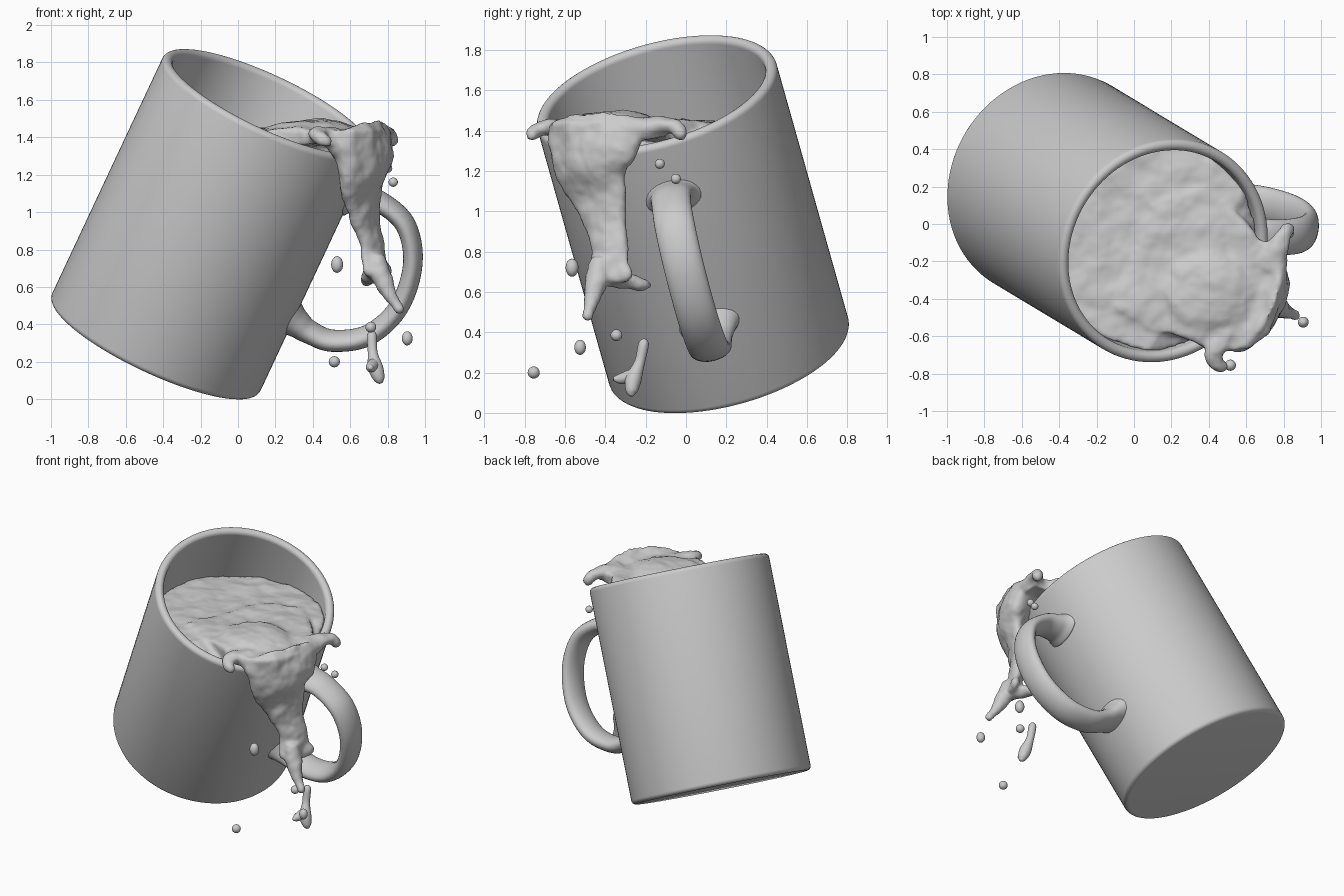
import bpy, bmesh, math
from mathutils import Vector, Matrix

# Tilted mug frame: z = mug axis, x = handle direction
A = Vector((0.411, -0.247, 0.877)).normalized()
H = Vector((0.908, 0.02, -0.419))
H = (H - A * H.dot(A)).normalized()
B = A.cross(H)
FRAME = Matrix.Translation((-0.447, 0.218, 0.283)) @ Matrix((H, B, A)).transposed().to_4x4()


def finish(bm, name, matrix=None):
    bmesh.ops.recalc_face_normals(bm, faces=bm.faces)
    for f in bm.faces:
        f.smooth = True
    me = bpy.data.meshes.new(name)
    bm.to_mesh(me)
    bm.free()
    ob = bpy.data.objects.new(name, me)
    bpy.context.collection.objects.link(ob)
    if matrix:
        ob.matrix_world = matrix
    return ob


def spline(keys, steps):
    # Catmull-Rom through lists of numbers
    out = []
    for i in range(len(keys) - 1):
        p = [Vector(keys[max(0, min(len(keys) - 1, i + k))]) for k in (-1, 0, 1, 2)]
        for s in range(steps):
            t = s / steps
            out.append(p[1] + (p[2] - p[0]) * (t / 2)
                       + (p[0] * 2 - p[1] * 5 + p[2] * 4 - p[3]) * (t * t / 2)
                       + (p[1] * 3 - p[0] - p[2] * 3 + p[3]) * (t ** 3 / 2))
    return out + [Vector(keys[-1])]


def tube(bm, keys, side, steps=6, n=20):
    # keys: x, y, z, half width along side, half thickness
    ks = spline(keys, steps)
    rings = []
    for i, k in enumerate(ks):
        c = Vector(k[:3])
        d = (Vector(ks[min(i + 1, len(ks) - 1)][:3]) - Vector(ks[max(i - 1, 0)][:3])).normalized()
        u = (side - d * side.dot(d)).normalized()
        v = d.cross(u)
        rings.append([bm.verts.new(c + u * (k[3] * math.cos(a)) + v * (k[4] * math.sin(a)))
                      for a in (math.tau * j / n for j in range(n))])
    for r, q in zip(rings, rings[1:]):
        for j in range(n):
            bm.faces.new((r[j], r[(j + 1) % n], q[(j + 1) % n], q[j]))
    bm.faces.new(rings[0])
    bm.faces.new(rings[-1])


# Mug body: lathed profile with rounded base edge and lip
def arc(cx, cz, r, a0, a1, n):
    return [(cx + r * math.cos(math.radians(a0 + (a1 - a0) * i / n)),
             cz + r * math.sin(math.radians(a0 + (a1 - a0) * i / n))) for i in range(n + 1)]


R, T, L = 0.615, 1.487, 0.03
profile = ([(0, 0)] + arc(R - L, L, L, -90, 0, 5) + arc(R - L, T - L, L, 0, 180, 10)
           + arc(0.505, 0.13, 0.05, 0, -90, 5) + [(0, 0.08)])
bm = bmesh.new()
vs = [bm.verts.new((r, 0, z)) for r, z in profile]
es = [bm.edges.new(e) for e in zip(vs, vs[1:])]
bmesh.ops.spin(bm, geom=vs + es, axis=(0, 0, 1), cent=(0, 0, 0), angle=math.tau, steps=96)
bmesh.ops.remove_doubles(bm, verts=bm.verts, dist=0.0005)
finish(bm, "mug_body", FRAME)

# Handle: flat oval tube, flared where it meets the body
bm = bmesh.new()
tube(bm, [(0.58, 0, 1.19, 0.15, 0.10), (0.64, 0, 1.215, 0.115, 0.07), (0.76, 0, 1.245, 0.10, 0.055),
          (0.94, 0, 1.19, 0.10, 0.053), (1.065, 0, 1.01, 0.10, 0.052), (1.095, 0, 0.76, 0.10, 0.053),
          (1.01, 0, 0.55, 0.10, 0.055), (0.85, 0, 0.44, 0.10, 0.056), (0.72, 0, 0.43, 0.105, 0.06),
          (0.64, 0, 0.445, 0.13, 0.075), (0.58, 0, 0.46, 0.16, 0.10)], Vector((0, 1, 0)), 6, 28)
finish(bm, "handle", FRAME)

# Liquid filling the mug, cut level
bm = bmesh.new()
bmesh.ops.create_cone(bm, cap_ends=True, segments=64, radius1=0.557, radius2=0.557, depth=1.35,
                      matrix=FRAME @ Matrix.Translation((0, 0, 0.765)))
cut = bmesh.ops.bisect_plane(bm, geom=bm.verts[:] + bm.edges[:] + bm.faces[:], plane_co=(0, 0, 1.43),
                             plane_no=(0, 0, 1), clear_outer=True)
bmesh.ops.holes_fill(bm, edges=[e for e in cut["geom_cut"] if isinstance(e, bmesh.types.BMEdge)], sides=0)

# Liquid bulging over the low lip
outline = [(-0.1, -0.45), (0.1, -0.57), (0.3, -0.61), (0.42, -0.68), (0.52, -0.67), (0.62, -0.67),
           (0.72, -0.58), (0.79, -0.42), (0.8, -0.22), (0.78, -0.1), (0.67, -0.09), (0.55, 0.06),
           (0.38, 0.2), (0.1, 0.1)]
face = bm.faces.new([bm.verts.new((x, y, 1.36)) for x, y in outline])
ext = bmesh.ops.extrude_face_region(bm, geom=[face], use_keep_orig=True)
for v in ext["geom"]:
    if isinstance(v, bmesh.types.BMVert):
        v.co.z = 1.445

# Falling sheet, its two tails, and the curled arms at the lip
S = Vector((0.515, 0.857, 0))
tube(bm, [(0.62, -0.44, 1.43, 0.27, 0.13), (0.67, -0.46, 1.32, 0.26, 0.11), (0.67, -0.465, 1.2, 0.215, 0.085),
          (0.67, -0.43, 1.08, 0.16, 0.06), (0.68, -0.405, 0.97, 0.12, 0.05), (0.71, -0.38, 0.85, 0.10, 0.045),
          (0.73, -0.38, 0.74, 0.12, 0.045), (0.75, -0.38, 0.67, 0.13, 0.04), (0.75, -0.38, 0.65, 0.08, 0.02)], S)
tube(bm, [(0.74, -0.42, 0.76, 0.06, 0.05), (0.78, -0.45, 0.63, 0.05, 0.045), (0.84, -0.48, 0.52, 0.034, 0.034),
          (0.87, -0.49, 0.475, 0.03, 0.03), (0.88, -0.495, 0.455, 0.01, 0.01)], S)
X = Vector((1, 0, 0))
tube(bm, [(0.73, -0.38, 0.69, 0.05, 0.06), (0.7, -0.27, 0.65, 0.04, 0.04), (0.68, -0.2, 0.635, 0.03, 0.03),
          (0.68, -0.175, 0.63, 0.012, 0.012)], X)
tube(bm, [(0.5, -0.58, 1.41, 0.08, 0.05), (0.43, -0.68, 1.42, 0.05, 0.04), (0.44, -0.74, 1.40, 0.04, 0.04),
          (0.47, -0.765, 1.37, 0.035, 0.035), (0.475, -0.77, 1.345, 0.015, 0.015)], X)
tube(bm, [(0.72, -0.25, 1.41, 0.09, 0.05), (0.77, -0.12, 1.425, 0.06, 0.045), (0.80, -0.05, 1.42, 0.045, 0.042),
          (0.815, -0.03, 1.385, 0.04, 0.04), (0.82, -0.03, 1.35, 0.02, 0.02)], X)
# Low swell on the surface
bmesh.ops.create_icosphere(bm, subdivisions=4, radius=1, matrix=Matrix.Translation((0.4, -0.36, 1.43))
                           @ Matrix.Diagonal((0.25, 0.22, 0.065, 1)))
liquid = finish(bm, "spilled_liquid")
rm = liquid.modifiers.new("fuse", "REMESH")
rm.mode = "VOXEL"
rm.voxel_size = 0.016
rm.use_smooth_shade = True
sm = liquid.modifiers.new("soften", "SMOOTH")
sm.factor = 0.5
sm.iterations = 6
tex = bpy.data.textures.new("ripples", "CLOUDS")
tex.noise_scale = 0.14
dp = liquid.modifiers.new("ripple", "DISPLACE")
dp.texture = tex
dp.strength = 0.035
dp.mid_level = 0.45

# Loose strand and droplets
bm = bmesh.new()
tube(bm, [(0.71, -0.205, 0.365, 0.01, 0.01), (0.715, -0.21, 0.34, 0.026, 0.026), (0.72, -0.23, 0.25, 0.026, 0.026),
          (0.735, -0.26, 0.17, 0.04, 0.04), (0.755, -0.27, 0.11, 0.03, 0.03), (0.765, -0.27, 0.085, 0.01, 0.01)], X)
tube(bm, [(0.73, -0.25, 0.19, 0.035, 0.035), (0.71, -0.32, 0.17, 0.027, 0.027), (0.71, -0.36, 0.17, 0.01, 0.01)], X)
for x, y, z, r, tall in [(0.8, -0.13, 1.235, 0.025, 1), (0.83, -0.05, 1.16, 0.025, 1), (0.53, -0.565, 0.72, 0.032, 1.4),
                         (0.71, -0.345, 0.385, 0.029, 1), (0.905, -0.525, 0.325, 0.029, 1.3), (0.515, -0.755, 0.2, 0.03, 1)]:
    bmesh.ops.create_icosphere(bm, subdivisions=3, radius=r,
                               matrix=Matrix.Translation((x, y, z)) @ Matrix.Diagonal((1, 1, tall, 1)))
finish(bm, "droplets")
